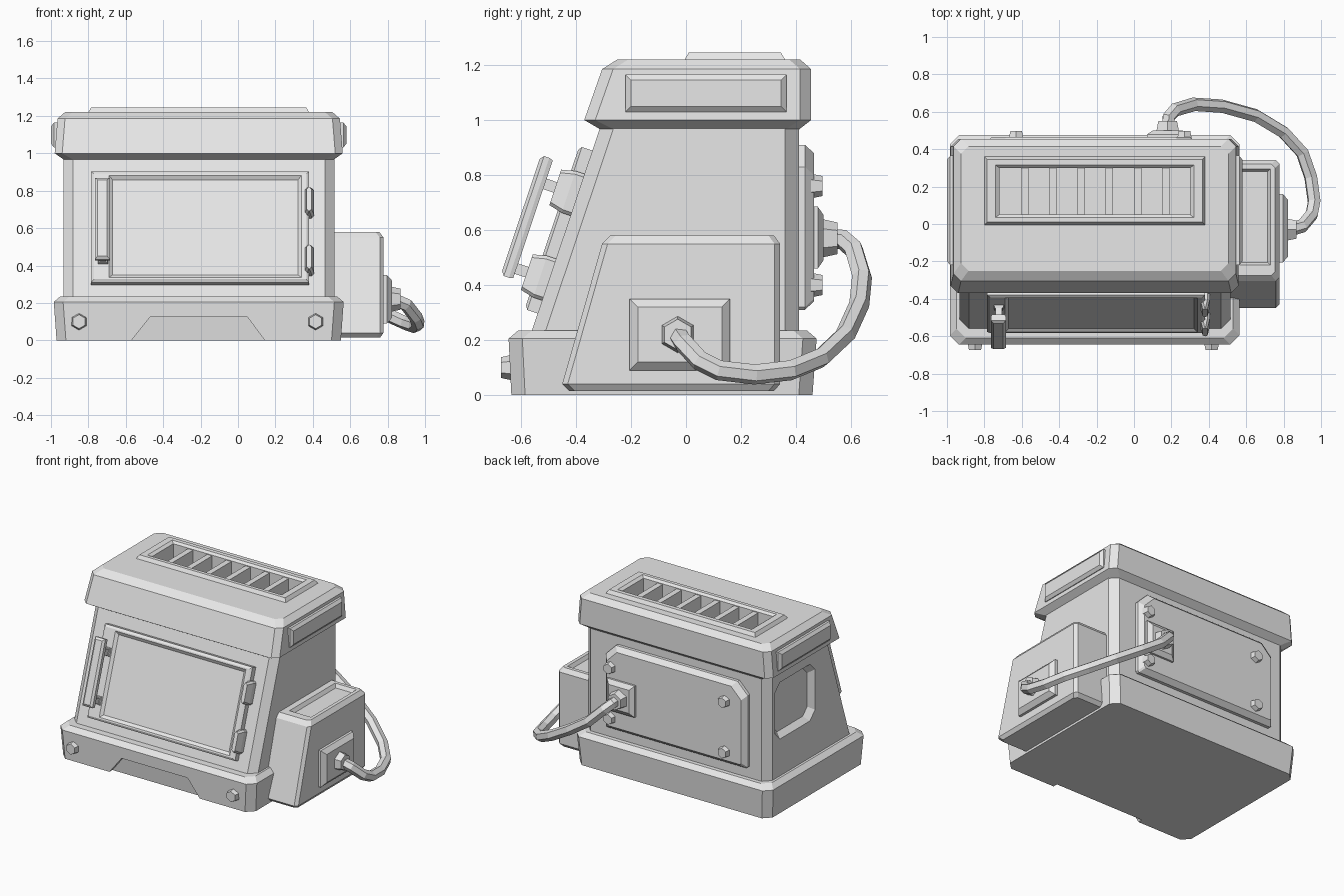
import bpy, bmesh
from mathutils import Matrix, Vector

if "Cube" in bpy.data.objects:
    bpy.data.objects.remove(bpy.data.objects["Cube"])

grey = bpy.data.materials.new("plain_grey")
grey.use_nodes = True
grey.diffuse_color = (0.8, 0.8, 0.8, 1)
grey.node_tree.nodes["Principled BSDF"].inputs["Base Color"].default_value = (0.8, 0.8, 0.8, 1)


def finish(name, bm):
    bmesh.ops.remove_doubles(bm, verts=bm.verts[:], dist=1e-5)
    bmesh.ops.recalc_face_normals(bm, faces=bm.faces[:])
    me = bpy.data.meshes.new(name)
    bm.to_mesh(me)
    bm.free()
    me.materials.append(grey)
    ob = bpy.data.objects.new(name, me)
    bpy.context.collection.objects.link(ob)
    return ob


def frame(origin, right, up):
    """Matrix whose local z points out of a wall."""
    r, u = Vector(right).normalized(), Vector(up).normalized()
    m = Matrix((r, u, r.cross(u))).transposed().to_4x4()
    m.translation = origin
    return m


def loft(name, rings, m=Matrix()):
    """Stack chamfered rectangles: x0, x1, y0, y1, z, corner cut, low corner cut."""
    bm = bmesh.new()
    loops = []
    for x0, x1, y0, y1, z, *cut in rings:
        c = cut[0] if cut else 0
        b = cut[1] if len(cut) > 1 else c
        pts = [(x0 + b, y0), (x1 - b, y0), (x1, y0 + b), (x1, y1 - c),
               (x1 - c, y1), (x0 + c, y1), (x0, y1 - c), (x0, y0 + b)]
        loops.append([bm.verts.new(m @ Vector((x, y, z))) for x, y in pts])
    for a, b in zip(loops, loops[1:]):
        for i in range(8):
            j = (i + 1) % 8
            bm.faces.new((a[i], a[j], b[j], b[i]))
    bm.faces.new(loops[0][::-1])
    bm.faces.new(loops[-1])
    return finish(name, bm)


def plate(name, m, x0, x1, y0, y1, h, edge=0.02, cut=0, low=0, base=-0.02):
    """Raised plate with a sloping edge."""
    e = edge
    return loft(name, [(x0, x1, y0, y1, base, cut, low), (x0, x1, y0, y1, h * 0.4, cut, low),
                       (x0 + e, x1 - e, y0 + e, y1 - e, h, cut, low)], m)


def hexagon(name, m, x, y, r, h, base=-0.01, taper=0.8):
    bm = bmesh.new()
    place = m @ Matrix.Translation((x, y, (h + base) / 2))
    bmesh.ops.create_cone(bm, cap_ends=True, segments=6, radius1=r, radius2=r * taper,
                          depth=h - base, matrix=place)
    return finish(name, bm)


def carve(ob, cutter):
    cutter.hide_render = True
    mod = ob.modifiers.new("cut", "BOOLEAN")
    mod.operation = "DIFFERENCE"
    mod.object = cutter
    bpy.context.view_layer.objects.active = ob
    bpy.ops.object.modifier_apply(modifier=mod.name)
    bpy.data.objects.remove(cutter)


# Base with a notch at the front
base = loft("base", [(-0.97, 0.55, -0.635, 0.46, 0, 0.05), (-0.985, 0.565, -0.645, 0.475, 0.205, 0.05),
                     (-0.95, 0.53, -0.61, 0.44, 0.235, 0.05)])
carve(base, loft("notch", [(-0.61, 0.18, -0.8, -0.595, -0.05), (-0.47, 0.05, -0.8, -0.615, 0.125)]))

# Sloping body with a recessed panel on its left-hand end
body = loft("body", [(-0.933, 0.516, -0.565, 0.41, 0.22, 0.05), (-0.933, 0.516, -0.31, 0.41, 0.98, 0.05)])
end = frame((-0.933, 0, 0), (0, -1, 0), (0, 0, 1))
carve(body, loft("end_recess", [(-0.30, 0.09, 0.53, 0.87, -0.04, 0.05),
                                (-0.34, 0.13, 0.49, 0.91, 0.01, 0.06)], end))

# Lid with a framed vent sunk into its top
loft("lid", [(-0.93, 0.51, -0.31, 0.41, 0.965, 0.05), (-0.98, 0.56, -0.37, 0.455, 1.0, 0.04),
             (-0.965, 0.545, -0.305, 0.455, 1.185, 0.04), (-0.925, 0.505, -0.25, 0.415, 1.22, 0.04),
             (-0.8, 0.38, -0.005, 0.36, 1.22), (-0.785, 0.365, 0.01, 0.345, 1.245),
             (-0.74, 0.32, 0.035, 0.315, 1.245), (-0.72, 0.3, 0.05, 0.3, 1.23),
             (-0.72, 0.3, 0.05, 0.3, 1.12)])
for i in range(6):
    x = -0.585 + i * 0.151
    loft("vent_slat", [(x - 0.02, x + 0.02, 0.04, 0.31, 1.11), (x - 0.02, x + 0.02, 0.04, 0.31, 1.225)])
for name, x, s in (("lid_panel_left", 0.552, 1), ("lid_panel_right", -0.972, -1)):
    y = sorted((-0.22 * s, 0.365 * s))
    plate(name, frame((x, 0, 0), (0, s, 0), (0, 0, 1)), y[0], y[1], 1.03, 1.165, 0.027)

# Door on the sloping front
slope = frame((0, -0.4375, 0.6), (1, 0, 0), (0, 0.255, 0.76))
loft("door", [(-0.785, 0.38, -0.32, 0.305, -0.02), (-0.785, 0.38, -0.32, 0.305, 0.04),
              (-0.77, 0.365, -0.305, 0.29, 0.05), (-0.69, 0.34, -0.295, 0.28, 0.05),
              (-0.67, 0.32, -0.275, 0.26, 0.035)], slope)
for v in (-0.19, 0.135):
    plate("hinge", slope, 0.355, 0.405, v - 0.08, v + 0.08, 0.085, 0.012, 0.012, 0.012)
    loft("handle_post", [(-0.74, -0.705, v - 0.02, v + 0.02, 0.03), (-0.74, -0.705, v - 0.02, v + 0.02, 0.14)], slope)
    plate("handle_foot", slope, -0.755, -0.69, v - 0.035, v + 0.035, 0.065, 0.01)
loft("handle_bar", [(-0.76, -0.69, -0.225, 0.225, 0.125), (-0.765, -0.685, -0.23, 0.23, 0.14),
                    (-0.765, -0.685, -0.23, 0.23, 0.16), (-0.75, -0.7, -0.215, 0.215, 0.172)], slope)

# Bolts on the base
front = frame((0, -0.64, 0), (1, 0, 0), (0, 0, 1))
for x in (-0.85, 0.415):
    hexagon("base_bolt", front, x, 0.1, 0.047, 0.033)

# Side box with a sunken top
loft("side_box", [(0.48, 0.76, -0.425, 0.32, 0.015, 0.02), (0.48, 0.778, -0.45, 0.342, 0.04, 0.02),
                  (0.48, 0.778, -0.305, 0.342, 0.55, 0.02), (0.48, 0.755, -0.275, 0.32, 0.58, 0.02),
                  (0.56, 0.73, -0.22, 0.295, 0.58), (0.575, 0.715, -0.205, 0.28, 0.555)])
side = frame((0.778, 0, 0), (0, 1, 0), (0, 0, 1))
plate("side_socket", side, -0.205, 0.16, 0.09, 0.35, 0.045, 0.03)
hexagon("side_nut", side, -0.03, 0.22, 0.07, 0.09, 0.03)

# Back cover, bolts and socket
back = frame((0, 0.41, 0), (-1, 0, 0), (0, 0, 1))
plate("back_cover", back, -0.33, 0.79, 0.31, 0.91, 0.055, 0.03, 0.08, 0.01)
cover = frame((0, 0.465, 0), (-1, 0, 0), (0, 0, 1))
for x in (-0.27, 0.63):
    for z in (0.4, 0.76):
        hexagon("cover_bolt", cover, x, z, 0.045, 0.032)
plate("back_socket", cover, -0.29, -0.07, 0.46, 0.685, 0.035, 0.03)
hexagon("back_nut", cover, -0.18, 0.57, 0.072, 0.085, 0.02)

# Cable from the side socket round to the back socket
path = [(0.83, -0.03, 0.22), (0.9, -0.01, 0.19), (0.95, 0.05, 0.125), (0.963, 0.12, 0.09),
        (0.945, 0.25, 0.075), (0.9, 0.38, 0.09), (0.8, 0.49, 0.135), (0.65, 0.58, 0.22),
        (0.47, 0.63, 0.33), (0.32, 0.64, 0.43), (0.22, 0.61, 0.53), (0.185, 0.57, 0.565), (0.18, 0.51, 0.57)]
curve = bpy.data.curves.new("cable", "CURVE")
curve.dimensions = "3D"
curve.bevel_depth = 0.037
curve.bevel_resolution = 1
curve.use_fill_caps = True
spline = curve.splines.new("POLY")
spline.points.add(len(path) - 1)
for p, co in zip(spline.points, path):
    p.co = (*co, 1)
spline.use_smooth = False
curve.materials.append(grey)
cable = bpy.data.objects.new("cable", curve)
bpy.context.collection.objects.link(cable)
for ob in bpy.context.selected_objects:
    ob.select_set(False)
cable.select_set(True)
bpy.context.view_layer.objects.active = cable
bpy.ops.object.convert(target="MESH")
